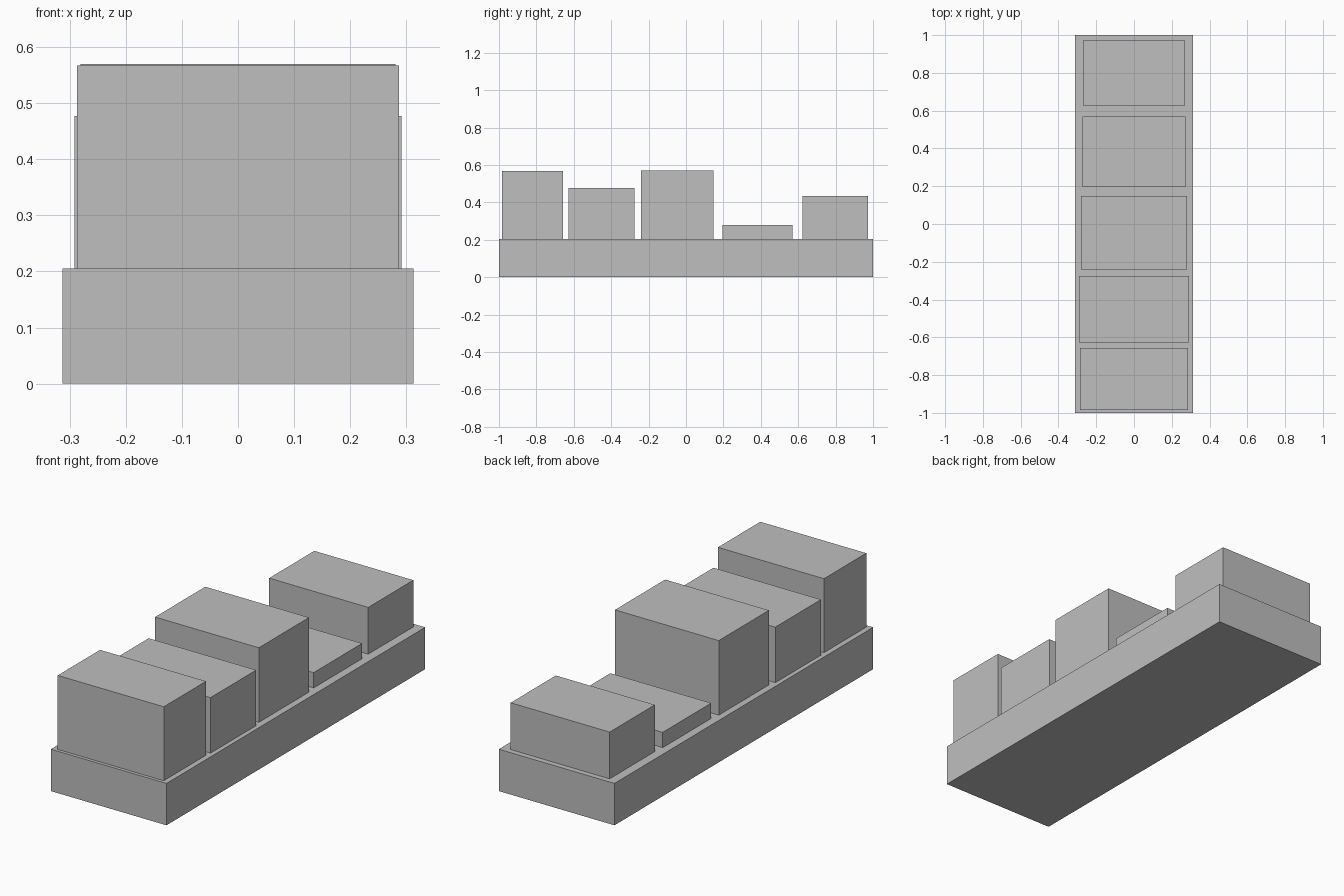
import bpy

default = bpy.data.objects.get("Cube")
if default:
    bpy.data.objects.remove(default, do_unlink=True)

# Single matte grey
grey = bpy.data.materials.new("plain_grey")
grey.use_nodes = True
colour = (0.52, 0.52, 0.52, 1)
grey.diffuse_color = colour
grey.node_tree.nodes["Principled BSDF"].inputs["Base Color"].default_value = colour


def box(name, half_width, y0, y1, z0, z1):
    """Flat-sided box centred on x = 0."""
    bpy.ops.mesh.primitive_cube_add(size=1, location=(0, (y0 + y1) / 2, (z0 + z1) / 2))
    obj = bpy.context.object
    obj.name = name
    obj.scale = (2 * half_width, y1 - y0, z1 - z0)
    bpy.ops.object.transform_apply(location=False, rotation=False, scale=True)
    obj.data.materials.append(grey)
    return obj


# Long base slab
BASE_TOP = 0.205
box("base", 0.313, -1, 1, 0, BASE_TOP)

# Row of blocks from front to back: half width, front, back, top
blocks = {
    "front_block": (0.287, -0.984, -0.657, 0.567),
    "second_block": (0.291, -0.628, -0.275, 0.477),
    "middle_block": (0.281, -0.24, 0.148, 0.57),
    "low_block": (0.273, 0.195, 0.57, 0.28),
    "back_block": (0.268, 0.624, 0.973, 0.434),
}
for name, (half_width, front, back, top) in blocks.items():
    box(name, half_width, front, back, BASE_TOP, top)
